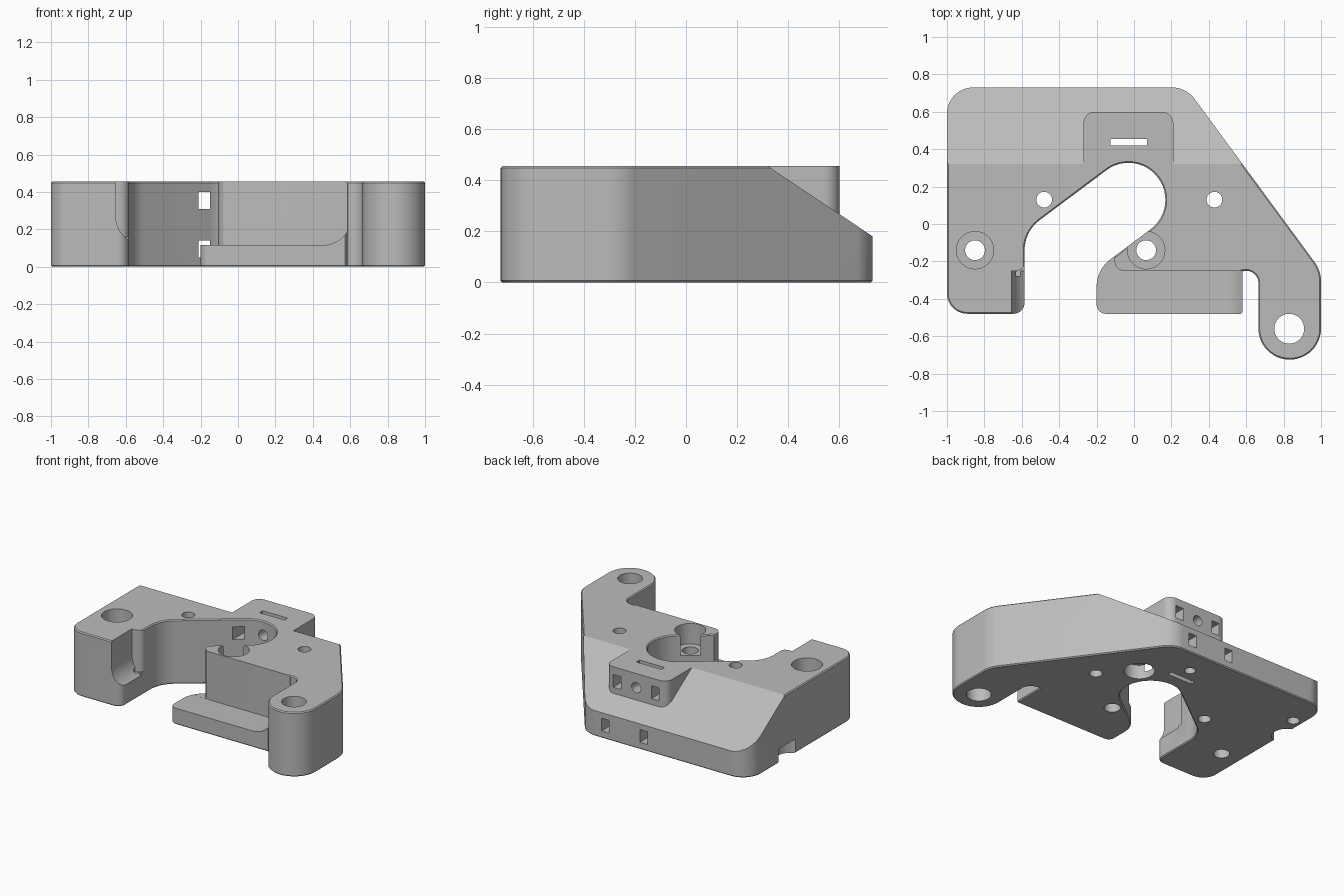
import bpy, bmesh, math
from mathutils import Vector, Matrix

if "Cube" in bpy.data.objects:
    bpy.data.objects.remove(bpy.data.objects["Cube"])

HEIGHT = 0.455


def make_material(name, colour):
    mat = bpy.data.materials.new(name)
    mat.use_nodes = True
    mat.diffuse_color = colour
    mat.node_tree.nodes["Principled BSDF"].inputs["Base Color"].default_value = colour
    return mat


def rounded(corners, steps=12):
    """Outline through (x, y, radius) corners, with an arc at each radius."""
    out = []
    for i, (x, y, r) in enumerate(corners):
        p = Vector((x, y))
        if r == 0:
            out.append(p)
            continue
        a = (Vector(corners[i - 1][:2]) - p).normalized()
        b = (Vector(corners[(i + 1) % len(corners)][:2]) - p).normalized()
        half = a.angle(b) / 2
        centre = p + (a + b).normalized() * (r / math.sin(half))
        start = p + a * (r / math.tan(half)) - centre
        end = p + b * (r / math.tan(half)) - centre
        sweep = math.atan2(start.cross(end), start.dot(end))
        for k in range(steps + 1):
            out.append(centre + Matrix.Rotation(sweep * k / steps, 2) @ start)
    return [p for i, p in enumerate(out) if (p - out[i - 1]).length > 1e-4]


def prism(name, outline, low, high, axis="z"):
    """Extrude an outline along z (xy outline), y (xz outline) or x (yz outline)."""
    place = {"z": lambda u, v, w: (u, v, w),
             "y": lambda u, v, w: (u, w, v),
             "x": lambda u, v, w: (w, u, v)}[axis]
    bm = bmesh.new()
    face = bm.faces.new([bm.verts.new(place(p[0], p[1], low)) for p in outline])
    new = bmesh.ops.extrude_face_region(bm, geom=[face])["geom"]
    shift = Vector(place(0, 0, high - low))
    bmesh.ops.translate(bm, vec=shift, verts=[g for g in new if isinstance(g, bmesh.types.BMVert)])
    bmesh.ops.recalc_face_normals(bm, faces=bm.faces)
    mesh = bpy.data.meshes.new(name)
    bm.to_mesh(mesh)
    bm.free()
    obj = bpy.data.objects.new(name, mesh)
    bpy.context.collection.objects.link(obj)
    return obj


def circle(x, y, r, n=40):
    return [(x + r * math.cos(math.tau * i / n), y + r * math.sin(math.tau * i / n)) for i in range(n)]


def rect(x0, x1, y0, y1):
    return [(x0, y0), (x1, y0), (x1, y1), (x0, y1)]


def bake(obj):
    """Replace the mesh by its modified version."""
    bpy.context.view_layer.update()
    deps = bpy.context.evaluated_depsgraph_get()
    mesh = bpy.data.meshes.new_from_object(obj.evaluated_get(deps))
    obj.modifiers.clear()
    obj.data = mesh


def cut(obj, cutter):
    mod = obj.modifiers.new("cut", "BOOLEAN")
    mod.operation = "DIFFERENCE"
    mod.solver = "EXACT"
    mod.object = cutter
    bake(obj)
    bpy.data.objects.remove(cutter)


# Bracket plate with its open central bore and mounting arm
body = prism("bracket_body", rounded([
    (-1, .73, .14), (-1, -.48, .11), (-.585, -.48, .06), (-.585, -.04, .2),
    (.01, .406, .196), (.246, .09, .196), (-.2, -.244, .18), (-.2, -.48, .05),
    (.58, -.48, 0), (.58, -.25, 0), (.665, -.25, .065), (.665, -.725, .167),
    (1, -.725, .167), (1, -.25, .18), (.279, .73, .15)]), 0, HEIGHT)
bevel = body.modifiers.new("edge", "BEVEL")
bevel.width = 0.007
bevel.segments = 1
bevel.limit_method = "ANGLE"
bevel.use_clamp_overlap = False
bake(body)

# Sloped back, leaving the raised housing standing
slope = prism("slope_cutter", [(.17, .5555), (.9, .066), (.9, .7), (.17, .7)], -1.2, 1.2, "x")
cut(slope, prism("housing", rounded([(-.27, .1, 0), (.21, .1, 0), (.21, .6, .06), (-.27, .6, .06)]), 0, .9))
cut(body, slope)

# Front recess with rounded lower corners, above the low shelf
cut(body, prism("recess_cutter", rounded([
    (-.655, .115, .16), (.61, .115, .16), (.61, .6, 0), (-.655, .6, 0)]), -.6, -.252, "y"))

# Rounded wall ends beside the recess
cut(body, prism("shelf_corner_cutter", [
    (-.075, -.13), (-.1, -.165), (-.106, -.195), (-.097, -.225), (-.078, -.245), (-.045, -.253),
    (-.045, -.3), (-.3, -.3), (-.3, -.13)], .1155, .6))
cut(body, prism("block_corner_cutter", [
    (-.58, -.2), (-.588, -.225), (-.603, -.243), (-.63, -.253), (-.63, -.28), (-.56, -.28), (-.56, -.2)], .16, .6))

# Upright round holes: x, y, radius, bottom, top
holes = [
    (.83, -.56, .08, -.1, .6),
    (-.48, .13, .042, -.1, .6), (.43, .13, .042, -.1, .6),
    (-.85, -.14, .053, -.1, .6), (-.85, -.14, .1, .31, .6),
    (.065, -.14, .053, -.1, .6), (.065, -.14, .1, .31, .6),
    (.236, .335, .1, -.1, .1), (-.01, .545, .036, -.1, .12), (-.93, .48, .04, -.1, .12),
    (-1.03, .3, .1, -.1, .1)]
for x, y, r, low, high in holes:
    cut(body, prism("hole_cutter", circle(x, y, r), low, high))

# Narrow upright slot in the housing
cut(body, prism("slot_cutter", rect(-.125, .07, .42, .455), -.1, .6))

# Windows and round hole running from the back into the bore
for x in (-.18, .12):
    for z in (.095, .355):
        cut(body, prism("window_cutter", rect(x - .03, x + .03, z - .045, z + .045), .13, .9, "y"))
cut(body, prism("bore_cutter", circle(-.03, .355, .036), .13, .9, "y"))

# Finish
body.data.materials.clear()
body.data.materials.append(make_material("plain grey", (.5, .5, .5, 1)))
for face in body.data.polygons:
    face.material_index = 0
bpy.ops.object.select_all(action="DESELECT")
body.select_set(True)
bpy.context.view_layer.objects.active = body
bpy.ops.object.shade_smooth_by_angle(angle=math.radians(30))
